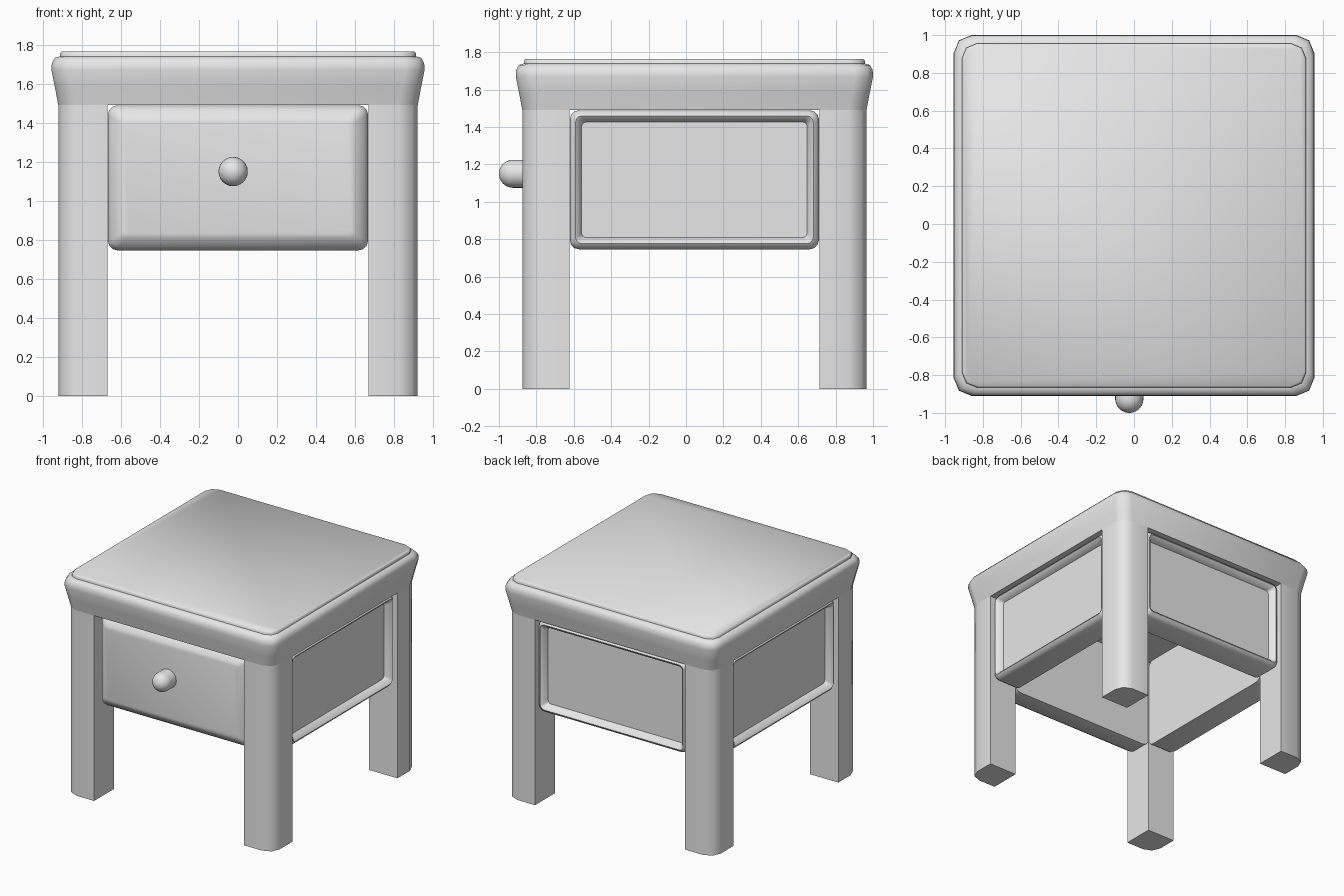
import bpy, bmesh, math
from mathutils import Matrix, Vector

if "Cube" in bpy.data.objects:
    bpy.data.objects.remove(bpy.data.objects["Cube"], do_unlink=True)

CY = 0.045  # the table body sits slightly back because of the knob

grey = bpy.data.materials.new("plain_grey")
grey.use_nodes = True
grey.diffuse_color = (0.8, 0.8, 0.8, 1)
grey.node_tree.nodes["Principled BSDF"].inputs["Base Color"].default_value = (0.8, 0.8, 0.8, 1)


def rounded_rect(hx, hy, r, seg):
    """Counter-clockwise outline of a rectangle with rounded corners."""
    pts = []
    for i, (sx, sy) in enumerate([(1, 1), (-1, 1), (-1, -1), (1, -1)]):
        for k in range(seg + 1):
            a = math.pi / 2 * (i + k / seg)
            pts.append((sx * (hx - r) + r * math.cos(a), sy * (hy - r) + r * math.sin(a)))
    return pts


def circle(r, n=24):
    return [(r * math.cos(2 * math.pi * i / n), r * math.sin(2 * math.pi * i / n)) for i in range(n)]


def loft(name, sections, matrix, angle=40):
    """Skin a stack of (outline, height) sections and cap both ends."""
    bm = bmesh.new()
    rings = [[bm.verts.new((x, y, h)) for x, y in outline] for outline, h in sections]
    for a, b in zip(rings, rings[1:]):
        for i in range(len(a)):
            j = (i + 1) % len(a)
            bm.faces.new((a[i], a[j], b[j], b[i]))
    bm.faces.new(rings[0][::-1])
    bm.faces.new(rings[-1])
    bm.transform(matrix)
    bmesh.ops.recalc_face_normals(bm, faces=bm.faces)
    mesh = bpy.data.meshes.new(name)
    bm.to_mesh(mesh)
    bm.free()
    mesh.materials.append(grey)
    obj = bpy.data.objects.new(name, mesh)
    bpy.context.collection.objects.link(obj)
    bpy.ops.object.select_all(action="DESELECT")
    obj.select_set(True)
    bpy.context.view_layer.objects.active = obj
    bpy.ops.object.shade_smooth_by_angle(angle=math.radians(angle))
    return obj


body = Matrix.Translation((0, CY, 0))

# Flared top frame with a rounded rim
flare = [(0.92, 1.49), (0.937, 1.58), (0.955, 1.67), (0.953, 1.705), (0.938, 1.732), (0.91, 1.74)]
loft("top_frame", [(rounded_rect(s, s, 0.095, 2), z) for s, z in flare], body, 50)

# Thin raised table top
slab = [(0.911, 1.73), (0.911, 1.755), (0.903, 1.765)]
loft("table_top", [(rounded_rect(s, s, 0.08, 2), z) for s, z in slab], body, 50)

# Legs: square posts with only the outer corner rounded
inner, outer, r = 0.668, 0.92, 0.095
corner = [(outer - r + r * math.cos(a), outer - r + r * math.sin(a))
          for a in (0, math.pi / 4, math.pi / 2)]
post = [(inner, inner), (outer, inner)] + corner + [(inner, outer)]
for side, sx in (("left", 1), ("right", -1)):
    for end, sy in (("front", -1), ("back", 1)):
        outline = [(x * sx, y * sy) for x, y in post]
        loft(f"{end}_{side}_leg", [(outline, 0), (outline, 1.5)], body, 60)


def panel(name, profile, turn):
    """Panel between two legs; profile holds (inset, distance from centre)."""
    place = (Matrix.Translation((0, CY, 1.118)) @ Matrix.Rotation(turn, 4, "Z")
             @ Matrix.Rotation(math.pi / 2, 4, "X"))
    sections = [(rounded_rect(0.666 - i, 0.372 - i, max(0.05 - i / 2, 0.025), 3), d)
                for i, d in profile]
    loft(name, sections, place, 50)


# Drawer front with bevelled edges
panel("drawer_front", [(0, 0.67), (0, 0.82), (0.02, 0.852), (0.065, 0.89), (0.085, 0.895)], 0)

# Framed panels with a recessed field
framed = [(0, 0.67), (0, 0.855), (0.01, 0.885), (0.03, 0.9), (0.05, 0.885), (0.063, 0.845)]
for name, turn in (("left_panel", 90), ("back_panel", 180), ("right_panel", 270)):
    panel(name, framed, math.radians(turn))

# Round drawer knob
R = 0.075
dome = [(R, 0.0), (R, 0.07)]
dome += [(R * math.cos(a), 0.07 + R * math.sin(a))
         for a in (math.radians(d) for d in range(12, 86, 12))] + [(0.004, 0.07 + R)]
place = Matrix.Translation((-0.025, -0.855, 1.15)) @ Matrix.Rotation(math.pi / 2, 4, "X")
loft("drawer_knob", [(circle(rad), h) for rad, h in dome], place, 50)
